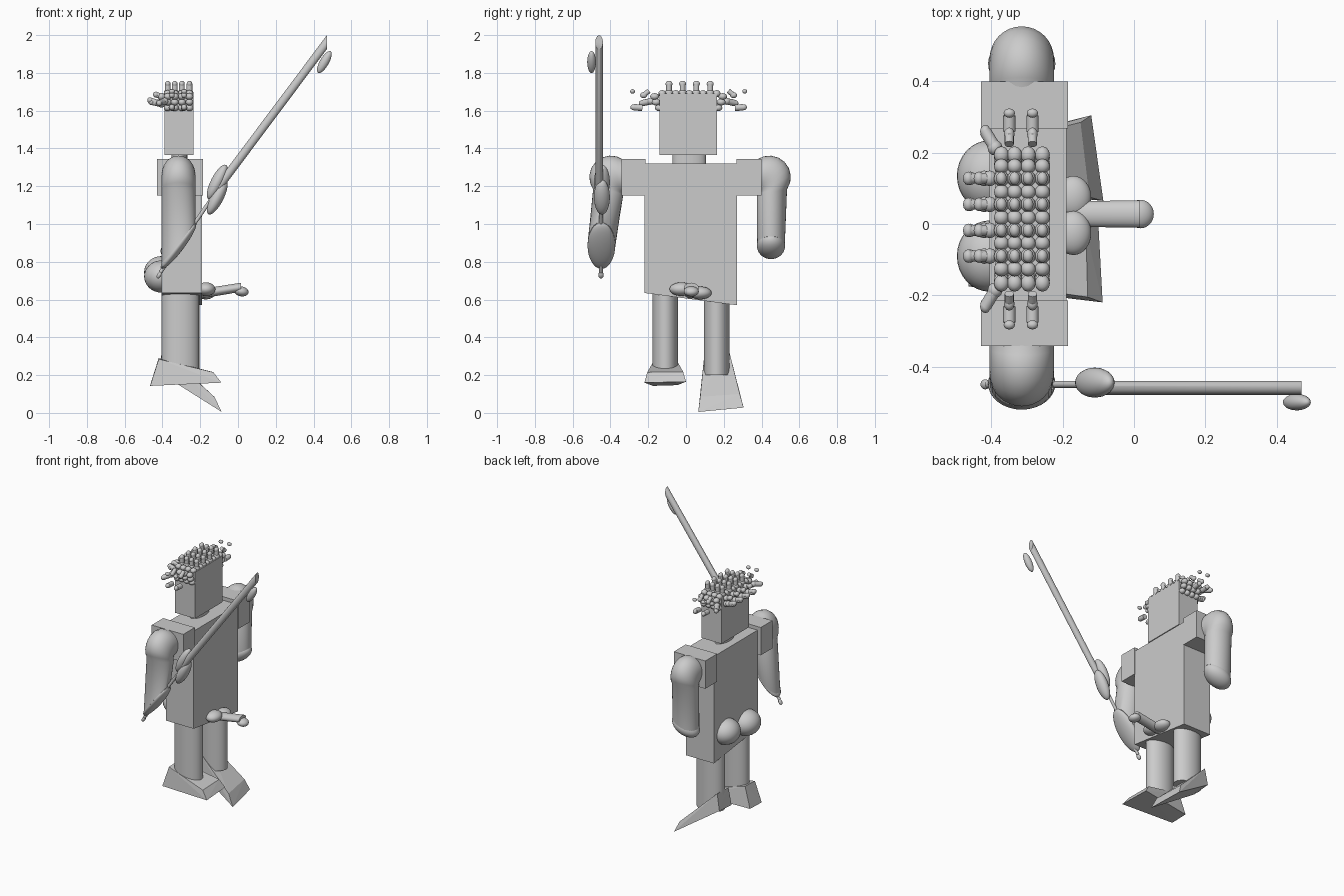
import bpy, bmesh, math
from mathutils import Vector, Matrix

if "Cube" in bpy.data.objects:
    bpy.data.objects.remove(bpy.data.objects["Cube"])


def finish(name, bm, smooth=True):
    bmesh.ops.recalc_face_normals(bm, faces=bm.faces)
    me = bpy.data.meshes.new(name)
    bm.to_mesh(me)
    bm.free()
    ob = bpy.data.objects.new(name, me)
    bpy.context.collection.objects.link(ob)
    if smooth:
        bpy.ops.object.select_all(action='DESELECT')
        ob.select_set(True)
        bpy.context.view_layer.objects.active = ob
        bpy.ops.object.shade_smooth_by_angle(angle=math.radians(40))
    return ob


def add_ball(bm, c, r, tilt=0, seg=32):
    """Ellipsoid; tilt lifts its +x end in the xz plane (degrees)."""
    m = Matrix.Translation(c) @ Matrix.Rotation(-math.radians(tilt), 4, 'Y') @ Matrix.Diagonal((*r, 1))
    bmesh.ops.create_uvsphere(bm, u_segments=seg, v_segments=seg // 2, radius=1, matrix=m)


def add_rod(bm, a, b, r, seg=32):
    a, b = Vector(a), Vector(b)
    d = b - a
    m = Matrix.Translation((a + b) / 2) @ d.to_track_quat('Z', 'Y').to_matrix().to_4x4()
    bmesh.ops.create_cone(bm, cap_ends=True, segments=seg, radius1=r, radius2=r, depth=d.length, matrix=m)


def ball(name, c, r, tilt=0):
    bm = bmesh.new()
    add_ball(bm, c, r, tilt)
    return finish(name, bm)


def rod(name, a, b, r):
    bm = bmesh.new()
    add_rod(bm, a, b, r)
    return finish(name, bm)


def hull(name, pts):
    bm = bmesh.new()
    for p in pts:
        bm.verts.new(p)
    bmesh.ops.convex_hull(bm, input=bm.verts)
    return finish(name, bm, False)


def box(name, x, y, z):
    return hull(name, [(a, b, c) for a in x for b in y for c in z])


def loft(name, rings, seg=32):
    """Rings are (centre, half axis u, half axis v)."""
    bm = bmesh.new()
    loops = []
    for c, u, v in rings:
        c, u, v = Vector(c), Vector(u), Vector(v)
        angles = [2 * math.pi * i / seg for i in range(seg)]
        loops.append([bm.verts.new(c + u * math.cos(t) + v * math.sin(t)) for t in angles])
    for a, b in zip(loops, loops[1:]):
        for i in range(seg):
            j = (i + 1) % seg
            bm.faces.new((a[i], a[j], b[j], b[i]))
    bm.faces.new(loops[0])
    bm.faces.new(loops[-1])
    return finish(name, bm)


# Head, neck, torso with a slanted hem, shoulders
box("head", (-0.39, -0.235), (-0.14, 0.165), (1.365, 1.69))
loft("neck", [((-0.31, 0.017, z), (0.042, 0, 0), (0, 0.088, 0)) for z in (1.30, 1.38)])
hull("torso", [(x, y, z) for x in (-0.405, -0.19)
               for y, z in ((-0.22, 0.635), (0.27, 0.57), (-0.22, 1.32), (0.27, 1.32))])
box("right_shoulder", (-0.43, -0.185), (-0.342, -0.215), (1.15, 1.345))
box("left_shoulder", (-0.43, -0.185), (0.268, 0.40), (1.15, 1.345))


# Arms: bend at the shoulder, then a sleeve cut off at a slant
def arm(name, side, y0, y_end, z_end, slant):
    rings = [((-0.315, y0 - side * 0.03, 1.25), (0.09, 0, 0), (0, 0, 0.093))]
    for i in range(9):
        t = math.radians(10 * i)
        h = 0.093 * math.cos(t) + 0.066 * math.sin(t)
        d = Vector((0, side * math.sin(t), math.cos(t)))
        rings.append((Vector((-0.315, y0 - side * 0.01, 1.155)) + d * h, (0.09, 0, 0), d * h))
    rings.append(((-0.315, y_end, z_end), (0.09, 0, 0.09 * slant), (0, side * 0.073, 0)))
    return loft(name, rings)


arm("right_arm", -1, -0.342, -0.448, 0.89, 1.35)
arm("left_arm", 1, 0.385, 0.45, 0.89, 0.5)
ball("right_hand", (-0.315, -0.448, 0.885), (0.152, 0.073, 0.03), 53)
ball("left_hand", (-0.315, 0.45, 0.885), (0.102, 0.075, 0.06), 27)

# Legs and wedge feet flaring towards the toes
for side, y, z0, z1 in (("right", -0.11, 0.2, 0.64), ("left", 0.162, 0.2, 0.6)):
    loft(side + "_leg", [((-0.305, y, z), (0.1, 0, 0), (0, 0.068, 0)) for z in (z0, z1)])
hull("right_foot", [(-0.465, -0.175, 0.143), (-0.465, -0.045, 0.147), (-0.42, -0.165, 0.285), (-0.42, -0.055, 0.29),
                    (-0.088, -0.22, 0.16), (-0.1, 0.0, 0.165), (-0.13, -0.205, 0.215), (-0.135, -0.015, 0.217)])
hull("left_foot", [(-0.42, 0.095, 0.215), (-0.42, 0.23, 0.225), (-0.40, 0.1, 0.335), (-0.40, 0.225, 0.34),
                   (-0.086, 0.065, 0.005), (-0.12, 0.305, 0.028), (-0.125, 0.075, 0.085), (-0.15, 0.285, 0.1)])

# Rear rounds and front loin parts
for side, y, z in (("right", -0.09, 0.722), ("left", 0.135, 0.745)):
    ball(side + "_rear", (-0.405, y, z), (0.092, 0.1, 0.085))
ball("right_front_round", (-0.17, -0.025, 0.655), (0.05, 0.062, 0.036))
ball("left_front_round", (-0.17, 0.075, 0.635), (0.05, 0.06, 0.034))
loft("front_shaft", [((-0.2, 0.028, 0.63), (0, 0.036, 0), (0, 0, 0.025)),
                     ((0.015, 0.028, 0.665), (0, 0.038, 0), (0, 0, 0.024))])
ball("front_tip", (0.018, 0.028, 0.643), (0.038, 0.04, 0.026), -10)

# Sword: sheared blade, grip, pommel, guards
loft("sword_blade", [((x, -0.46, z), (0, 0.02, 0), (0, 0, 0.037)) for x, z in ((-0.1, 1.2), (0.47, 1.962))])
rod("sword_grip", (-0.41, -0.45, 0.745), (-0.08, -0.45, 1.22), 0.01)
ball("sword_pommel", (-0.417, -0.45, 0.73), (0.02, 0.014, 0.011), 60)
for name, z in (("upper_guard", 1.222), ("lower_guard", 1.142)):
    ball(name, (-0.11, -0.445, z), (0.102, 0.042, 0.034), 63)
ball("tip_ornament", (0.457, -0.5, 1.857), (0.066, 0.023, 0.024), 60)


# Hair: stubby rods with rounded roots and tips
hair = bmesh.new()


def strand(root, tip, r=0.015, root_ball=True):
    add_rod(hair, root, tip, r, 12)
    add_ball(hair, tip, (0.015, 0.019, 0.016), 0, 12)
    if root_ball:
        add_ball(hair, root, (0.021, 0.022, 0.019), 0, 12)


columns = (-0.372, -0.335, -0.297, -0.257)
rows = (-0.09, -0.018, 0.055, 0.128)
for x in columns:
    for y in rows:
        strand((x, y, 1.695), (x, y, 1.742))
    # roots between the upright strands
    for k in range(9):
        add_ball(hair, (x, -0.126 + 0.036 * k, 1.69), (0.021, 0.021, 0.019), 0, 12)
    # roots down both sides of the head
    for s in (-1, 1):
        for off, z in ((0.155, 1.615), (0.172, 1.645), (0.18, 1.675)):
            add_ball(hair, (x, 0.014 + s * off, z), (0.021, 0.024, 0.018), 0, 12)

# strands sticking out sideways
for s in (-1, 1):
    for x in (-0.35, -0.285):
        strand((x, 0.014 + s * 0.245, 1.615), (x, 0.014 + s * 0.29, 1.618), 0.017, False)
        strand((x, 0.014 + s * 0.21, 1.705), (x, 0.014 + s * 0.238, 1.682), 0.013, False)
        add_ball(hair, (x, 0.014 + s * 0.297, 1.702), (0.016, 0.013, 0.012), 0, 12)
    strand((-0.39, 0.014 + s * 0.2, 1.65), (-0.417, 0.014 + s * 0.245, 1.64), 0.017)

# strands sticking out behind
for y in rows:
    for z in (1.635, 1.675):
        strand((-0.405, y, z), (-0.435 - (1.675 - z) * 0.6, y, z + 0.01))
    strand((-0.42, y, 1.64), (-0.465, y, 1.655))
finish("hair", hair)
